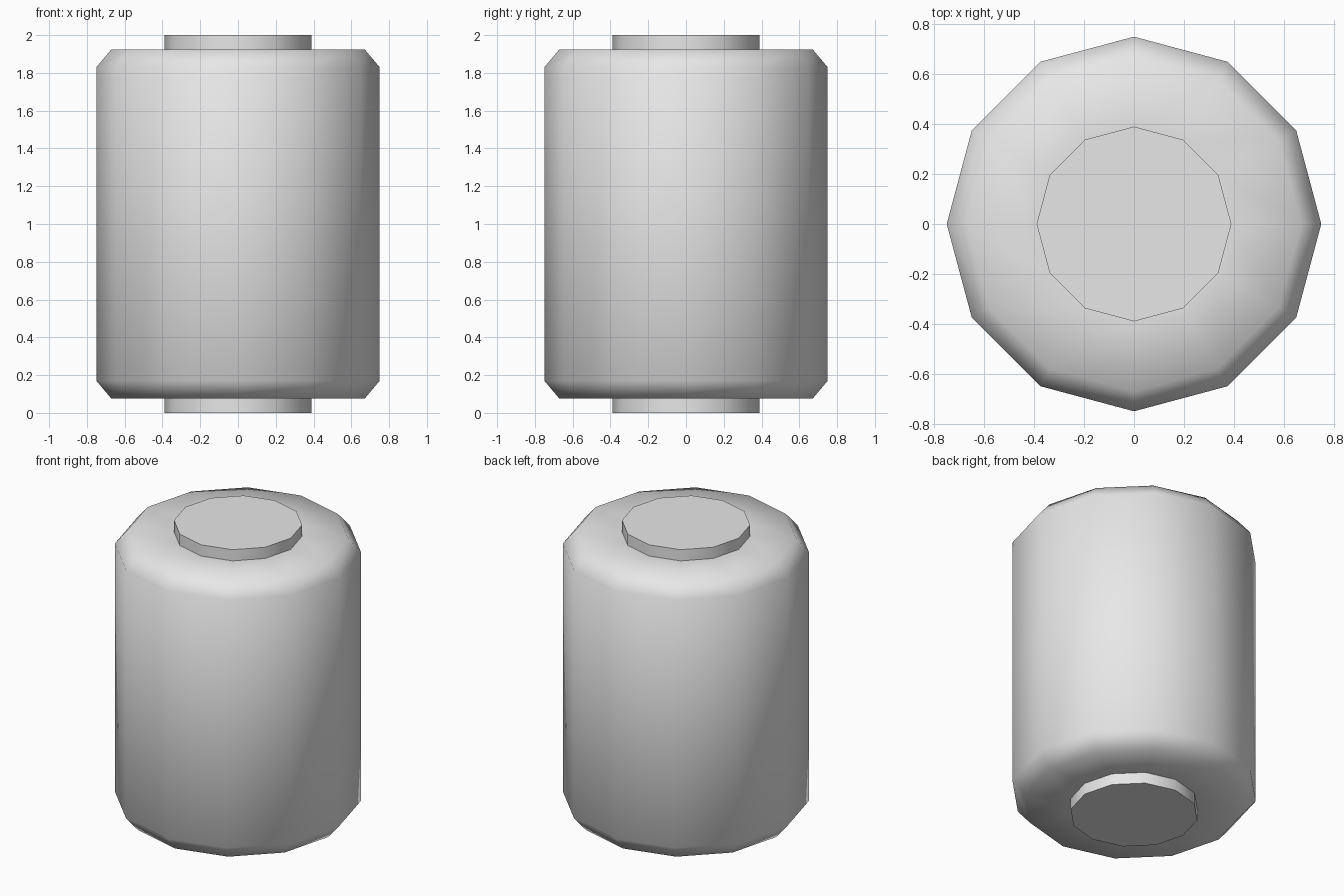
import bpy
import bmesh
from math import cos, sin, pi, radians

SIDES = 12

default = bpy.data.objects.get("Cube")
if default:
    bpy.data.objects.remove(default, do_unlink=True)

grey = bpy.data.materials.new("light_grey")
grey.use_nodes = True
grey.diffuse_color = (0.8, 0.8, 0.8, 1)
grey.node_tree.nodes["Principled BSDF"].inputs["Base Color"].default_value = grey.diffuse_color


def lathe(name, profile, close_top=False, close_bottom=False):
    """Turn a bottom-to-top (radius, z) profile into a twelve-sided solid."""
    bm = bmesh.new()
    angles = [2 * pi * i / SIDES for i in range(SIDES)]
    rings = [[bm.verts.new((r * cos(a), r * sin(a), z)) for a in angles]
             for r, z in profile]
    for low, high in zip(rings, rings[1:]):
        for i in range(SIDES):
            j = (i + 1) % SIDES
            bm.faces.new((low[i], low[j], high[j], high[i]))
    if close_top:
        bm.faces.new(rings[-1])
    if close_bottom:
        bm.faces.new(rings[0][::-1])
    mesh = bpy.data.meshes.new(name)
    bm.to_mesh(mesh)
    bm.free()
    mesh.materials.append(grey)
    obj = bpy.data.objects.new(name, mesh)
    bpy.context.collection.objects.link(obj)
    bpy.ops.object.select_all(action="DESELECT")
    obj.select_set(True)
    bpy.context.view_layer.objects.active = obj
    bpy.ops.object.shade_smooth_by_angle(angle=radians(60))
    return obj


# Drum with chamfered rims and flat end rings
lower = [(0.39, 0.075), (0.67, 0.075), (0.75, 0.17)]
upper = [(r, 2 - z) for r, z in reversed(lower)]
lathe("drum_body", lower + upper)

# Short round stubs on both ends
lathe("bottom_stub", [(0.39, 0), (0.39, 0.075)], close_bottom=True)
lathe("top_stub", [(0.39, 1.925), (0.39, 2)], close_top=True)
